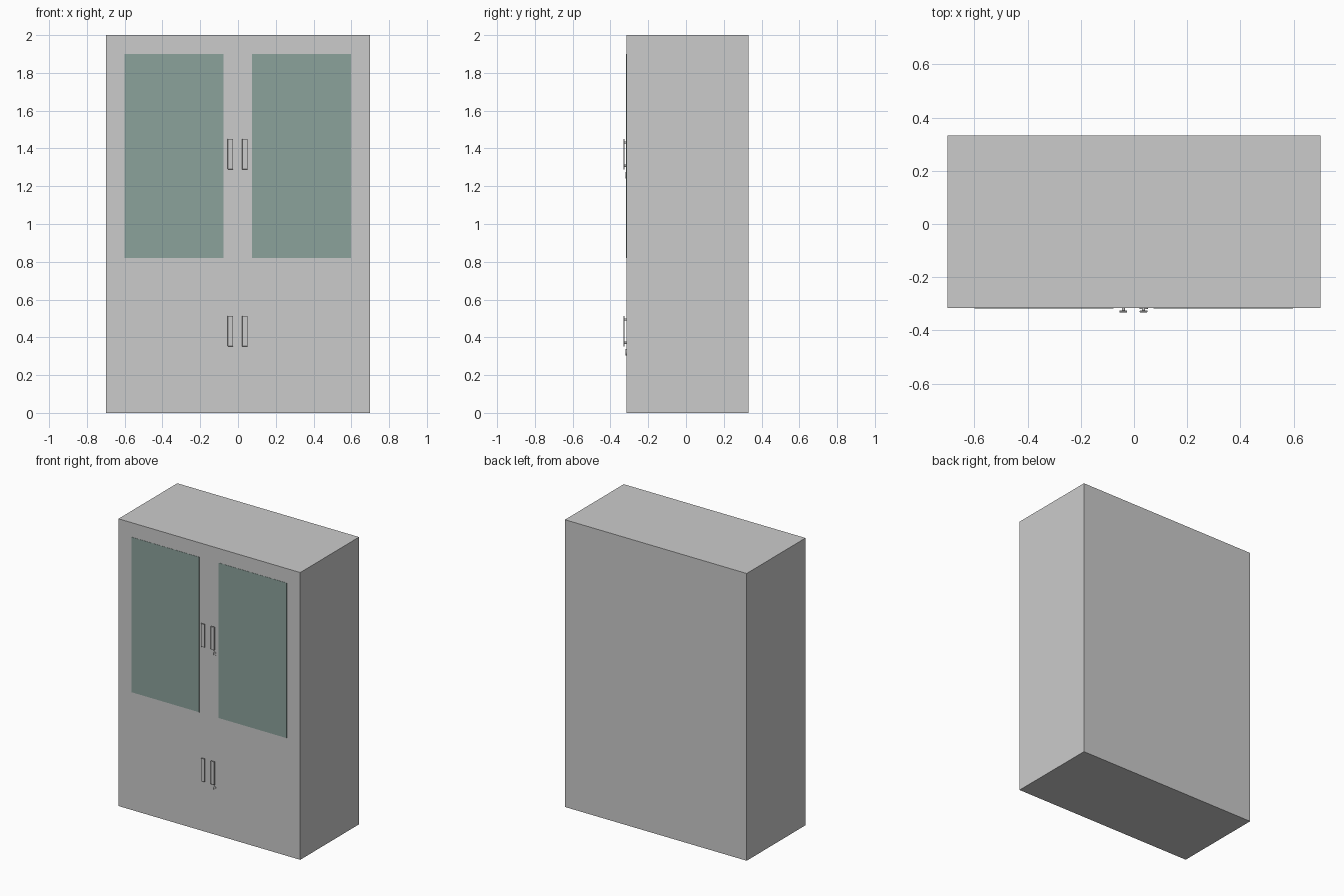
import bpy
import math

if "Cube" in bpy.data.objects:
    bpy.data.objects.remove(bpy.data.objects["Cube"])

FRONT, BACK = -0.315, 0.332


def box(name, x, y, z, bevel=0.0):
    """Box from (min, max) ranges on each axis."""
    bpy.ops.mesh.primitive_cube_add(size=1, location=[sum(r) / 2 for r in (x, y, z)])
    ob = bpy.context.object
    ob.name = name
    ob.scale = [r[1] - r[0] for r in (x, y, z)]
    bpy.ops.object.transform_apply(location=False, rotation=False, scale=True)
    if bevel:
        mod = ob.modifiers.new("Bevel", 'BEVEL')
        mod.width = bevel
        mod.segments = 1
    return ob


def disc(name, x, z, radius, y0, y1, sides=24):
    """Cylinder lying along y."""
    bpy.ops.mesh.primitive_cylinder_add(
        vertices=sides, radius=radius, depth=y1 - y0,
        location=(x, (y0 + y1) / 2, z), rotation=(math.pi / 2, 0, 0))
    ob = bpy.context.object
    ob.name = name
    bpy.ops.object.shade_smooth_by_angle()
    return ob


glass = bpy.data.materials.new("green_glass")
glass.diffuse_color = (0.26, 0.36, 0.33, 1)
glass.use_nodes = True
glass.node_tree.nodes["Principled BSDF"].inputs["Base Color"].default_value = glass.diffuse_color

# Cabinet body
box("cabinet_body", (-0.70, 0.70), (FRONT, BACK), (0, 2))

# Glass door panes, standing just proud of the front
for side, x in (("left", (-0.60, -0.077)), ("right", (0.073, 0.597))):
    pane = box(side + "_glass_pane", x, (FRONT - 0.0015, FRONT + 0.004), (0.82, 1.90))
    pane.data.materials.append(glass)

for level, z in (("upper", 1.37), ("lower", 0.433)):
    # Pull handles: flat bar on two posts
    for side, x in (("left", -0.04), ("right", 0.036)):
        name = f"{level}_{side}_handle"
        box(name + "_bar", (x - 0.0145, x + 0.0145), (-0.332, -0.325),
            (z - 0.081, z + 0.081), 0.0015)
        for end, dz in (("top", 0.062), ("bottom", -0.062)):
            disc(f"{name}_{end}_post", x, z + dz, 0.006, -0.326, FRONT + 0.002, 12)

    # Lock with a keyhole slot
    lx, lz = 0.037, z - 0.112
    lock = disc(level + "_lock", lx, lz, 0.016, FRONT - 0.004, FRONT + 0.002)
    cutter = box(level + "_keyhole_cutter", (lx - 0.002, lx + 0.002),
                 (FRONT - 0.008, FRONT - 0.001), (lz - 0.008, lz + 0.008))
    cutter.hide_render = True
    cutter.hide_set(True)
    cut = lock.modifiers.new("Keyhole", 'BOOLEAN')
    cut.operation = 'DIFFERENCE'
    cut.object = cutter
